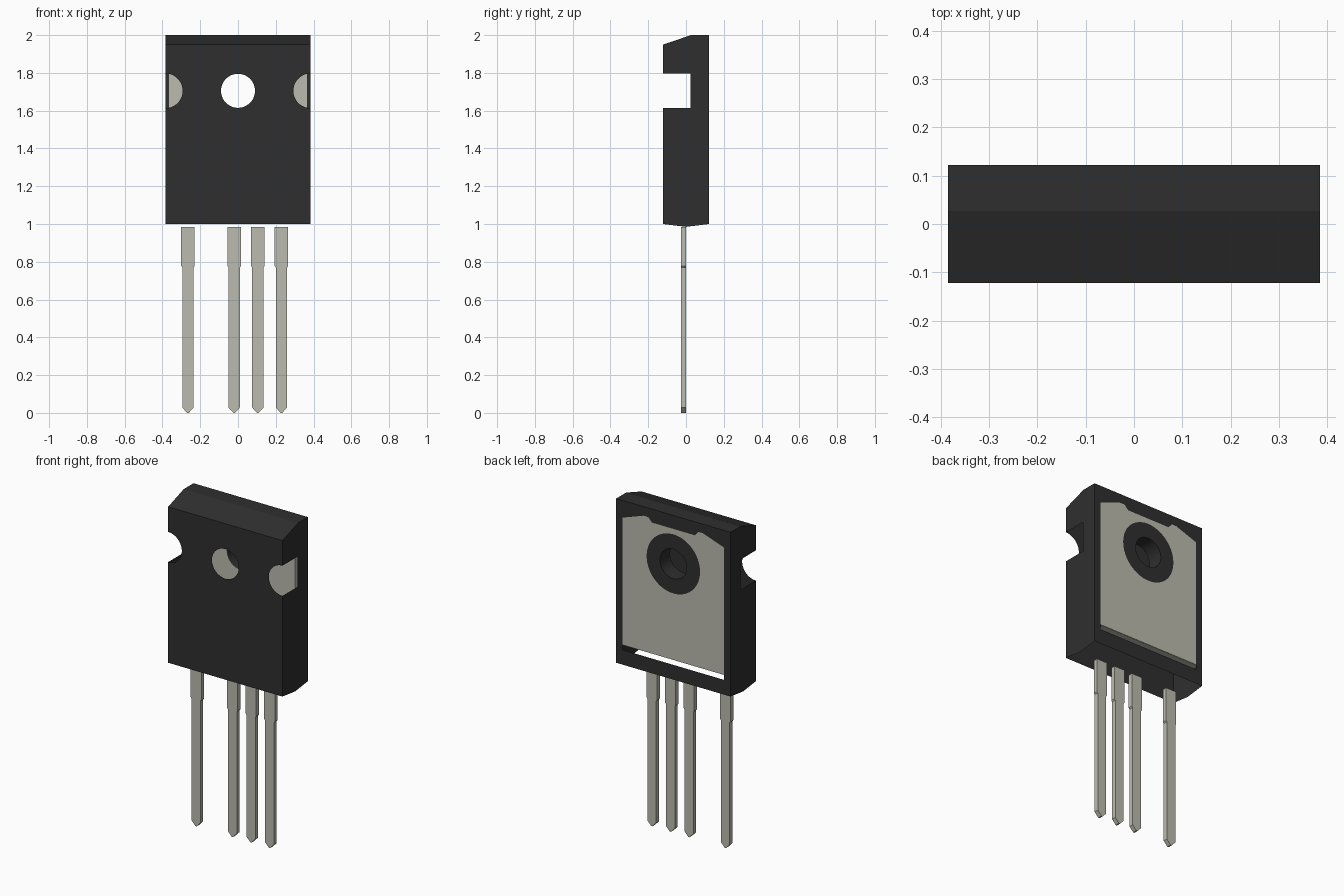
import bpy, bmesh, math
from mathutils import Vector

if "Cube" in bpy.data.objects:
    bpy.data.objects.remove(bpy.data.objects["Cube"], do_unlink=True)

W, YF, YB = 0.385, -0.122, 0.122      # half width, front and back planes
HOLE_Z, HOLE_R, RING_R = 1.705, 0.09, 0.18
PLATE_Y = 0.025                       # front of the inner metal plate


def material(name, rgb):
    m = bpy.data.materials.new(name)
    m.use_nodes = True
    m.diffuse_color = (*rgb, 1)
    bsdf = m.node_tree.nodes["Principled BSDF"]
    bsdf.inputs["Base Color"].default_value = (*rgb, 1)
    bsdf.inputs["Roughness"].default_value = 0.6
    return m


BLACK = material("black plastic", (0.028, 0.028, 0.028))
METAL = material("grey metal", (0.50, 0.50, 0.43))


def arc(cx, cz, r, a0, a1, n):
    angles = [math.radians(a0 + (a1 - a0) * i / n) for i in range(n + 1)]
    return [(cx + r * math.cos(a), cz + r * math.sin(a)) for a in angles]


def circle(r):
    return arc(0, HOLE_Z, r, 0, 360, 48)[:-1]


def xz(points, y):
    return [(x, y, z) for x, z in points]


def panel(bm, loops, direction):
    """Fill an outline, with optional holes, as a flat sheet."""
    edges = []
    for loop in loops:
        vs = [bm.verts.new(p) for p in loop]
        edges += [bm.edges.new((vs[i - 1], vs[i])) for i in range(len(vs))]
    d = Vector(direction)
    made = bmesh.ops.triangle_fill(bm, edges=edges, use_beauty=True, normal=d)
    faces = [g for g in made["geom"] if isinstance(g, bmesh.types.BMFace)]
    for f in faces:
        f.normal_update()
        if f.normal.dot(d) < 0:
            f.normal_flip()
    return faces


def slab(bm, loops, y0, y1):
    """Flat outline in x and z, given thickness along y."""
    faces = panel(bm, [xz(l, y0) for l in loops], (0, -1, 0))
    ext = bmesh.ops.extrude_face_region(bm, geom=faces, use_keep_orig=True)
    moved = [g for g in ext["geom"] if isinstance(g, bmesh.types.BMVert)]
    bmesh.ops.translate(bm, verts=moved, vec=(0, y1 - y0, 0))
    bmesh.ops.recalc_face_normals(bm, faces=bm.faces)


def finish(name, bm, mat):
    bmesh.ops.remove_doubles(bm, verts=bm.verts, dist=1e-5)
    me = bpy.data.meshes.new(name)
    bm.to_mesh(me)
    bm.free()
    me.materials.append(mat)
    ob = bpy.data.objects.new(name, me)
    bpy.context.collection.objects.link(ob)
    return ob


def make_slab(name, mat, loops, y0, y1):
    bm = bmesh.new()
    slab(bm, loops, y0, y1)
    return finish(name, bm, mat)


def pad_outline(bottom):
    right = [(0.343, bottom), (0.343, 1.895), (0.20, 1.945), (0.17, 1.945), (0.145, 1.918)]
    return right + [(-x, z) for x, z in reversed(right)]


# Hollow case, open underneath
bm = bmesh.new()
front = ([(-W, 1), (W, 1)] + arc(W, HOLE_Z, 0.092, 270, 90, 24)
         + [(W, 1.95), (-W, 1.95)] + arc(-W, HOLE_Z, 0.092, 90, -90, 24))
panel(bm, [xz(front, YF), xz(circle(HOLE_R), YF)], (0, -1, 0))
back = [(-W, 1), (W, 1), (W, 2), (-W, 2)]
panel(bm, [xz(back, YB), xz(pad_outline(1.09), YB)], (0, 1, 0))
RIDGE = 0.027
panel(bm, [[(-W, YF, 1.95), (W, YF, 1.95), (W, RIDGE, 2), (-W, RIDGE, 2)]], (0, -0.3, 1))
panel(bm, [[(-W, RIDGE, 2), (W, RIDGE, 2), (W, YB, 2), (-W, YB, 2)]], (0, 0, 1))
lo, hi = HOLE_Z - 0.092, HOLE_Z + 0.092
side = [(YF, 1), (0, 0.985), (YB, 1), (YB, 2), (RIDGE, 2), (YF, 1.95),
        (YF, hi), (PLATE_Y, hi), (PLATE_Y, lo), (YF, lo)]
for s in (-1, 1):
    panel(bm, [[(s * W, y, z) for y, z in side]], (s, 0, 0))
finish("case", bm, BLACK)

# Metal plate inside the case and the pad exposed at the back
plate = [(-0.367, 1.12), (0.367, 1.12), (0.367, 1.89), (-0.367, 1.89)]
make_slab("inner_plate", METAL, [plate, circle(HOLE_R + 0.001)], PLATE_Y, 0.117)
make_slab("back_pad", METAL, [pad_outline(1.12), circle(RING_R)], 0.118, YB)

# Plastic ring around the screw hole and its sleeve
make_slab("hole_ring", BLACK, [circle(RING_R), circle(HOLE_R)], 0.118, YB)
bm = bmesh.new()
c = circle(HOLE_R)
for i in range(len(c)):
    (x0, z0), (x1, z1) = c[i - 1], c[i]
    bm.faces.new([bm.verts.new(p) for p in (
        (x0, PLATE_Y, z0), (x1, PLATE_Y, z1), (x1, YB, z1), (x0, YB, z0))])
sleeve = finish("hole_sleeve", bm, BLACK)
for p in sleeve.data.polygons:
    p.use_smooth = True

# Four stepped pins with pointed tips
half = [(0.004, 0), (0.03, 0.028), (0.03, 0.77), (0.036, 0.778), (0.036, 0.985)]
for n, px in enumerate((-0.265, -0.02, 0.105, 0.23), 1):
    outline = [(px + x, z) for x, z in half] + [(px - x, z) for x, z in reversed(half)]
    make_slab(f"pin_{n}", METAL, [outline], -0.026, 0.001)
